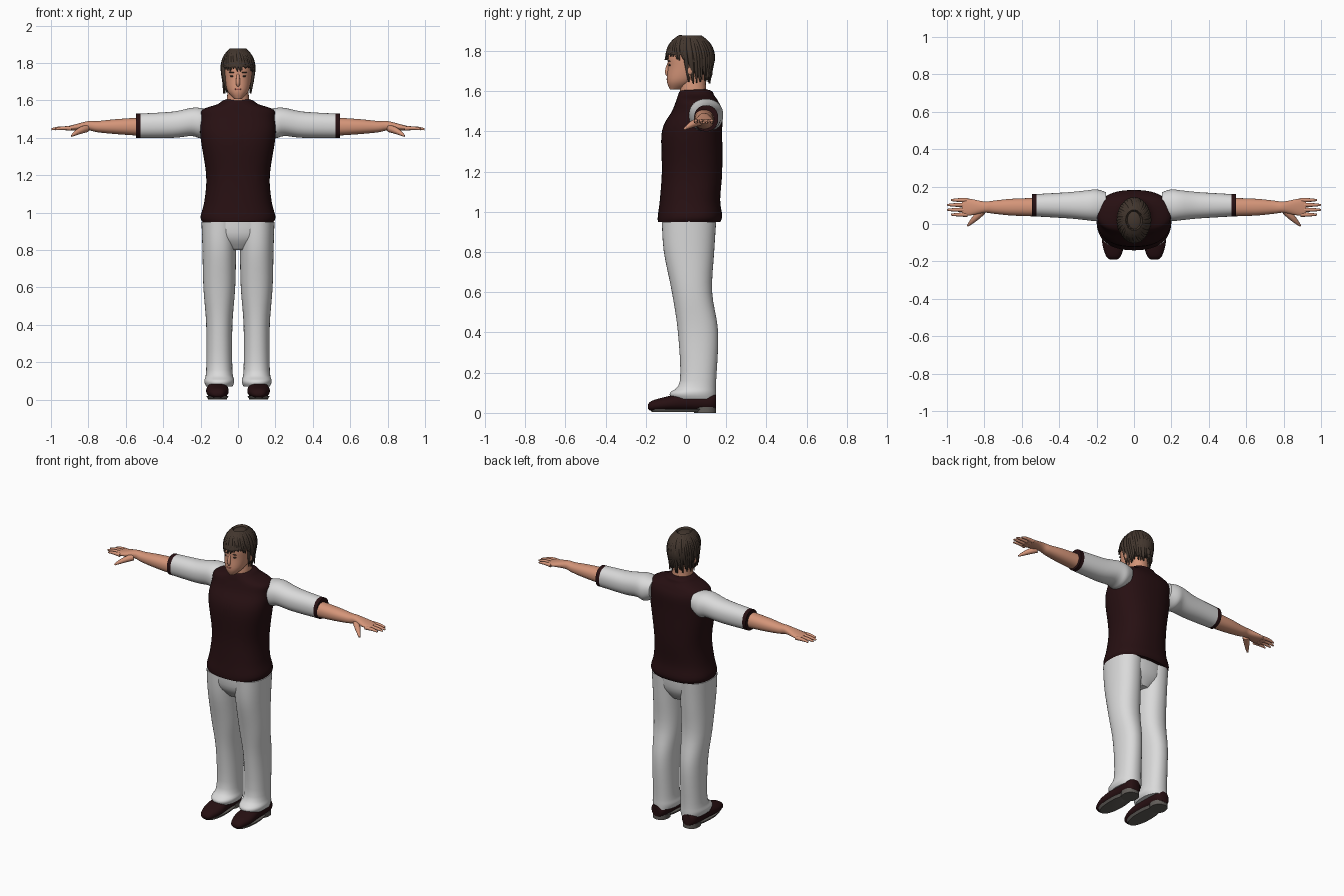
import bpy, bmesh, math, random
from mathutils import Vector

random.seed(4)
if "Cube" in bpy.data.objects:
    bpy.data.objects.remove(bpy.data.objects["Cube"])


def material(name, red, green, blue):
    mat = bpy.data.materials.new(name)
    mat.use_nodes = True
    mat.diffuse_color = (red, green, blue, 1)
    shader = mat.node_tree.nodes["Principled BSDF"]
    shader.inputs["Base Color"].default_value = (red, green, blue, 1)
    shader.inputs["Roughness"].default_value = .8
    return mat


MAROON = material("maroon cloth and leather", .02, .005, .006)
WHITE = material("white cloth", .7, .7, .7)
SKIN = material("skin", .66, .3, .19)
HAIR = material("brown hair", .055, .037, .027)
SOLE = material("grey sole", .12, .11, .1)
LIPS = material("lips", .45, .13, .1)
made = []


def register(name, mesh, *mats):
    mesh.materials.clear()
    for mat in mats:
        mesh.materials.append(mat)
    obj = bpy.data.objects.new(name, mesh)
    bpy.context.collection.objects.link(obj)
    made.append(obj)


def finish(name, bm, *mats):
    bmesh.ops.recalc_face_normals(bm, faces=bm.faces)
    mesh = bpy.data.meshes.new(name)
    bm.to_mesh(mesh)
    bm.free()
    register(name, mesh, *mats)


def smooth_rings(rings, steps=4):
    """Fill in rings along a Catmull-Rom spline."""
    padded = [rings[0], *rings, rings[-1]]
    out = []
    for before, start, end, after in zip(padded, padded[1:], padded[2:], padded[3:]):
        for step in range(steps):
            t = step / steps
            out.append([q + t / 2 * (r - p + t * (2 * p - 5 * q + 4 * r - w + t * (3 * (q - r) + w - p)))
                        for p, q, r, w in zip(before, start, end, after)])
    return out + [rings[-1]]


def loft(rings, axis="z", middle=0, side=1, power=2.2, sides=40):
    """Each ring is (position on axis, near limit, far limit, half width)."""
    bm = bmesh.new()
    loops = []
    for along, near, far, half in smooth_rings(rings):
        loop = []
        for k in range(sides):
            angle = math.tau * k / sides
            c, s = math.cos(angle), math.sin(angle)
            u = middle + half * math.copysign(abs(c) ** (2 / power), c)
            v = (near + far) / 2 + (far - near) / 2 * math.copysign(abs(s) ** (2 / power), s)
            x, y, z = {"x": (along, u, v), "y": (u, along, v), "z": (u, v, along)}[axis]
            loop.append(bm.verts.new((x * side, y, z)))
        loops.append(loop)
    for low, high in zip(loops, loops[1:]):
        for k in range(sides):
            bm.faces.new((low[k - 1], low[k], high[k], high[k - 1]))
    bm.faces.new(loops[0])
    bm.faces.new(loops[-1])
    return bm


def tubes(name, paths, mat, side=1):
    """Tapered tubes; each path point is (x, y, z, radius)."""
    curve = bpy.data.curves.new(name, "CURVE")
    curve.dimensions, curve.bevel_depth, curve.bevel_resolution = "3D", 1, 3
    curve.use_fill_caps, curve.resolution_u = True, 4
    for path in paths:
        spline = curve.splines.new("NURBS")
        spline.points.add(len(path) - 1)
        for point, (x, y, z, radius) in zip(spline.points, path):
            point.co, point.radius = (x * side, y, z, 1), radius
        spline.order_u, spline.use_endpoint_u = 3, True
    helper = bpy.data.objects.new(name + " path", curve)
    bpy.context.collection.objects.link(helper)
    graph = bpy.context.evaluated_depsgraph_get()
    mesh = bpy.data.meshes.new_from_object(helper.evaluated_get(graph))
    bpy.data.objects.remove(helper)
    register(name, mesh, mat)


def ellipsoid(centre, radii):
    bm = bmesh.new()
    bmesh.ops.create_uvsphere(bm, u_segments=32, v_segments=24, radius=1)
    for vert in bm.verts:
        vert.co = Vector(centre) + Vector(c * r for c, r in zip(vert.co, radii))
    return bm


# Sweater with a cut-in V neck, white trim and placket
sweater = loft([(.95, -.14, .17, .19), (.98, -.14, .18, .2), (1.06, -.13, .17, .18), (1.2, -.12, .18, .17),
                (1.4, -.12, .18, .2), (1.5, -.07, .18, .2), (1.55, -.05, .16, .19), (1.58, -.04, .14, .11),
                (1.6, -.03, .13, .08), (1.61, -.01, .1, .05)], power=2.4, sides=48)
TRIM, V_FOOT, PLACKET_FOOT, COLLAR = .02, 1.43, 1.32, 1.58


def cut(point, normal):
    bmesh.ops.bisect_plane(sweater, geom=[*sweater.verts, *sweater.edges, *sweater.faces],
                           dist=1e-5, plane_co=point, plane_no=normal)


for side in (1, -1):
    cut((0, 0, V_FOOT), (side * 2, 0, -1))
    cut((side * TRIM, 0, V_FOOT), (side * 2, 0, -1))
    cut((side * TRIM, 0, 0), (1, 0, 0))
for height in (PLACKET_FOOT, COLLAR):
    cut((0, 0, height), (0, 0, 1))
for face in sweater.faces:
    spot = face.calc_center_median()
    opening = (spot.z - V_FOOT) / 2
    front = spot.y < .04 and spot.z > PLACKET_FOOT
    if front and abs(spot.x) < opening:
        face.material_index = 2
    elif spot.z > COLLAR or front and abs(spot.x) < TRIM + max(0, opening):
        face.material_index = 1
finish("sweater", sweater, MAROON, WHITE, SKIN)

# Trouser seat
finish("trouser_seat", loft([(.8, -.06, .1, .07), (.87, -.11, .14, .18), (.97, -.12, .15, .19)]), WHITE)

for side, label in ((1, "left_"), (-1, "right_")):
    # Trouser leg with a rolled hem
    finish(label + "trouser_leg", loft([
        (.07, -.07, .15, .07), (.1, -.08, .15, .08), (.16, -.03, .15, .07), (.4, -.04, .16, .07),
        (.6, -.07, .13, .085), (.8, -.11, .14, .09), (.95, -.12, .15, .095)], "z", .1, side), WHITE)
    # Shoe, sole and heel
    finish(label + "shoe", loft([
        (-.19, .02, .04, .02), (-.17, .01, .06, .04), (-.1, .01, .08, .06), (0, .01, .1, .055),
        (.12, .01, .1, .05), (.15, .02, .09, .03)], "y", .11, side), MAROON)
    finish(label + "sole", loft([(.004, -.17, .1, .05), (.02, -.18, .12, .06)], "z", .11, side), SOLE)
    finish(label + "heel", loft([(0, .04, .15, .05), (.03, .04, .15, .05)], "z", .11, side), SOLE)
    # Sleeve and dark cuff
    finish(label + "sleeve", loft([
        (.15, 1.43, 1.55, .07), (.2, 1.4, 1.56, .085), (.25, 1.41, 1.56, .08), (.35, 1.4, 1.54, .07),
        (.52, 1.4, 1.53, .06)], "x", .1, side), WHITE)
    finish(label + "cuff", loft([(.52, 1.4, 1.53, .06), (.545, 1.4, 1.53, .06)], "x", .1, side), MAROON)
    # Forearm running into the palm
    finish(label + "forearm", loft([
        (.5, 1.41, 1.51, .05), (.65, 1.42, 1.5, .045), (.75, 1.43, 1.49, .035), (.8, 1.44, 1.49, .03),
        (.88, 1.44, 1.47, .045), (.92, 1.44, 1.46, .04)], "x", .09, side), SKIN)
    # Fingers and thumb
    fingers = [[(.81, .07, 1.45, .02), (.85, .03, 1.44, .02), (.89, -.01, 1.41, .005)]]
    for k in range(4):
        y, tip = .05 + k * .026, 1 - .01 * (k - 1.5) ** 2
        fingers.append([(.89, y, 1.45, .012), (tip - .03, y, 1.455, .011), (tip, y, 1.445, .005)])
    tubes(label + "fingers", fingers, SKIN, side)
    # Eye, brow and ear
    finish(label + "eye", ellipsoid((side * .03, -.08, 1.73), (.013, .006, .005)), HAIR)
    finish(label + "brow", ellipsoid((side * .03, -.083, 1.75), (.018, .006, .003)), HAIR)
    finish(label + "ear", ellipsoid((side * .075, .02, 1.71), (.01, .02, .03)), SKIN)

# Neck, head, nose and mouth
finish("neck", loft([(1.5, -.01, .12, .07), (1.6, -.03, .1, .06), (1.72, -.01, .1, .05)]), SKIN)
finish("head", loft([(1.608, -.08, -.03, .02), (1.65, -.095, .05, .056), (1.72, -.09, .12, .073),
                     (1.78, -.09, .13, .076), (1.83, -.07, .12, .06), (1.86, -.02, .08, .03)]), SKIN)
tubes("nose", [[(0, -.085, 1.74, .007), (0, -.1, 1.69, .014), (0, -.09, 1.68, .008)]], SKIN)
finish("mouth", ellipsoid((0, -.09, 1.66), (.02, .007, .006)), LIPS)

# Hair cap with an open face
cap = ellipsoid((0, .02, 1.765), (.09, .124, .11))
bare = [v for v in cap.verts if v.co.z < (1.77 if v.co.y < .005 else 1.67)]
bmesh.ops.delete(cap, geom=bare, context="VERTS")
finish("hair_cap", cap, HAIR)

# Overlapping locks combed down from the crown
CROWN, BROW, POINTS, LOCKS = 1.865, 1.765, 6, 46
locks = []
for lock in range(LOCKS):
    around = math.tau * (lock + random.uniform(-.3, .3)) / LOCKS - math.pi
    fringe = abs(around) < 1.2
    tip = random.uniform(1.75, 1.775) if fringe else random.uniform(1.635, 1.675)
    path = []
    for k in range(POINTS + 1):
        t = k / POINTS
        z = CROWN + (tip - CROWN) * t ** 1.4
        rise = (z - BROW) / .11
        reach = math.sqrt(1 - rise * rise) if rise > 0 else 1 + rise / 6
        if k == POINTS:
            reach += random.uniform(0, .12)
        turn = around + .3 * (t - .5)
        path.append((.084 * reach * math.sin(turn), .02 - .115 * reach * math.cos(turn), z,
                     .003 + .013 * math.sqrt(1 - t)))
    locks.append(path)
tubes("hair_locks", locks, HAIR)

# Smooth shading with crisp hems
bpy.ops.object.select_all(action="DESELECT")
for obj in made:
    obj.select_set(True)
bpy.context.view_layer.objects.active = made[0]
bpy.ops.object.shade_smooth_by_angle(angle=math.radians(50))
